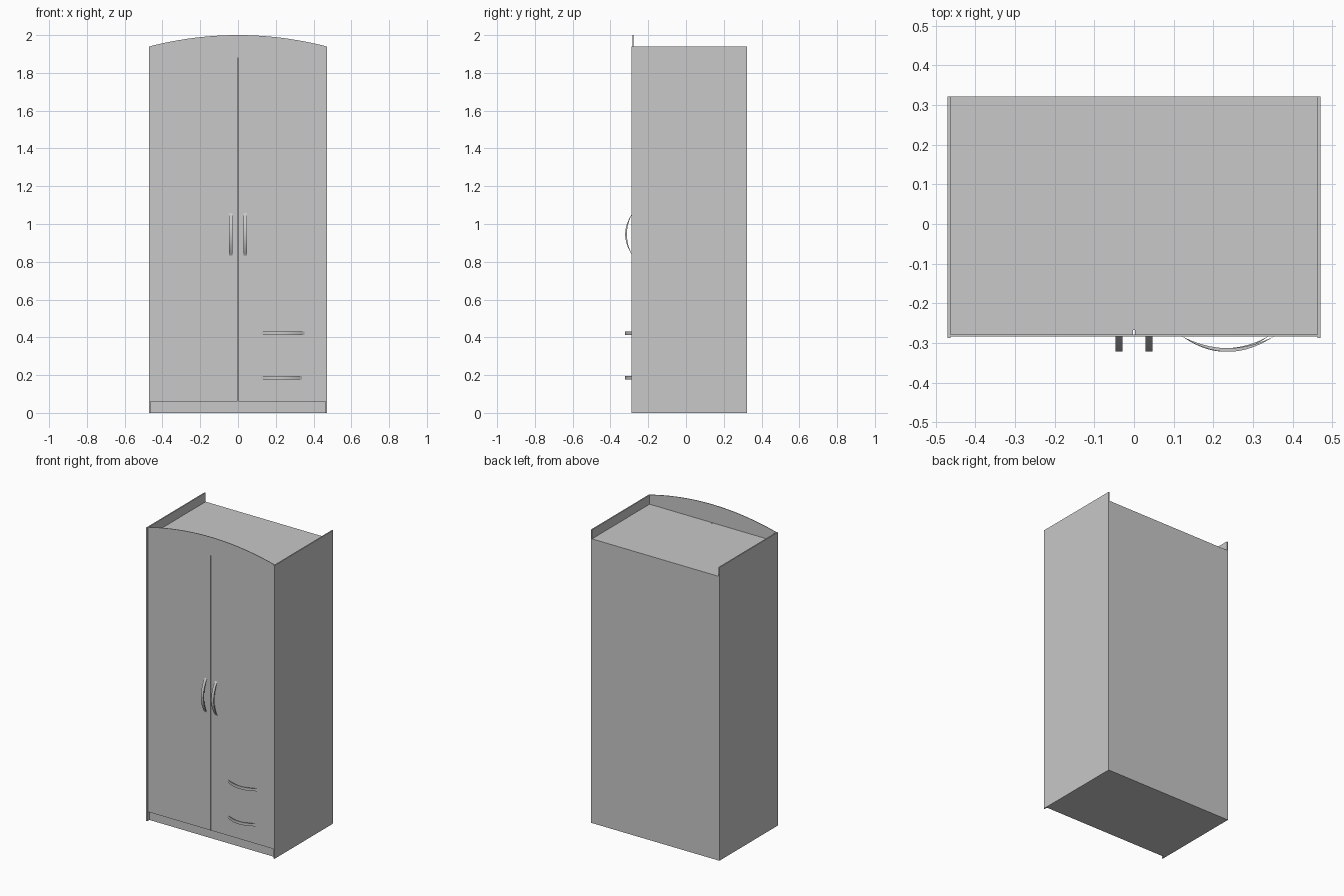
import bpy
import bmesh
from mathutils import Vector

cube = bpy.data.objects.get("Cube")
if cube:
    bpy.data.objects.remove(cube, do_unlink=True)

grey = bpy.data.materials.new("plain_grey")
grey.use_nodes = True
grey.diffuse_color = (0.58, 0.58, 0.58, 1)
grey.node_tree.nodes["Principled BSDF"].inputs["Base Color"].default_value = grey.diffuse_color

HALF_W, INNER_W = 0.47, 0.462
SIDE_FRONT, DOOR_FRONT, CARCASS_FRONT, BACK = -0.288, -0.283, -0.267, 0.322
SIDE_H, TOP_H, PLINTH_H = 1.94, 1.88, 0.06


def finish(name, bm):
    bmesh.ops.recalc_face_normals(bm, faces=bm.faces)
    mesh = bpy.data.meshes.new(name)
    bm.to_mesh(mesh)
    bm.free()
    mesh.materials.append(grey)
    obj = bpy.data.objects.new(name, mesh)
    bpy.context.collection.objects.link(obj)
    return obj


def box(name, x, y, z):
    bm = bmesh.new()
    bmesh.ops.create_cube(bm, size=1)
    for v in bm.verts:
        v.co = [lo + (c + 0.5) * (hi - lo) for c, (lo, hi) in zip(v.co, (x, y, z))]
    return finish(name, bm)


def extrude(name, points, offset):
    bm = bmesh.new()
    face = bm.faces.new([bm.verts.new(p) for p in points])
    result = bmesh.ops.extrude_face_region(bm, geom=[face], use_keep_orig=True)
    moved = [g for g in result["geom"] if isinstance(g, bmesh.types.BMVert)]
    bmesh.ops.translate(bm, verts=moved, vec=Vector(offset))
    return finish(name, bm)


def handle(name, centre, length, vertical, width=0.018, steps=20):
    """Crescent bow handle standing out from the front."""
    us = [-1 + 2 * i / steps for i in range(steps + 1)]
    profile = [(u, 0.039 * (1 - u * u)) for u in us]
    profile += [(u, 0.03 * (1 - u * u)) for u in reversed(us[1:-1])]
    cx, cz = centre
    if vertical:
        pts = [(cx - width / 2, DOOR_FRONT - d, cz + u * length / 2) for u, d in profile]
        offset = (width, 0, 0)
    else:
        pts = [(cx + u * length / 2, DOOR_FRONT - d, cz - width / 2) for u, d in profile]
        offset = (0, 0, width)
    obj = extrude(name, pts, offset)
    bpy.ops.object.select_all(action="DESELECT")
    obj.select_set(True)
    bpy.context.view_layer.objects.active = obj
    bpy.ops.object.shade_smooth_by_angle()


# Carcass, whose recessed front also forms the plinth
box("carcass", (-INNER_W, INNER_W), (CARCASS_FRONT, BACK), (0, TOP_H))

# Side panels, doors and door handles
for side, s in (("left", 1), ("right", -1)):
    box(side + "_side_panel", sorted((s * INNER_W, s * HALF_W)), (SIDE_FRONT, BACK), (0, SIDE_H))
    box(side + "_door", sorted((s * 0.002, s * INNER_W)), (DOOR_FRONT, CARCASS_FRONT),
        (PLINTH_H, TOP_H))
    handle(side + "_door_handle", (s * 0.038, 0.945), 0.224, True)

# Arched board above the doors
steps = 32
xs = [INNER_W * (1 - 2 * i / steps) for i in range(steps + 1)]
arch = [(-INNER_W, DOOR_FRONT, TOP_H), (INNER_W, DOOR_FRONT, TOP_H)]
arch += [(x, DOOR_FRONT, 2 - 0.06 * (x / HALF_W) ** 2) for x in xs]
extrude("arched_top_board", arch, (0, 0.004, 0))

# Drawer handles
handle("upper_drawer_handle", (0.237, 0.422), 0.232, False)
handle("lower_drawer_handle", (0.23, 0.187), 0.218, False)
